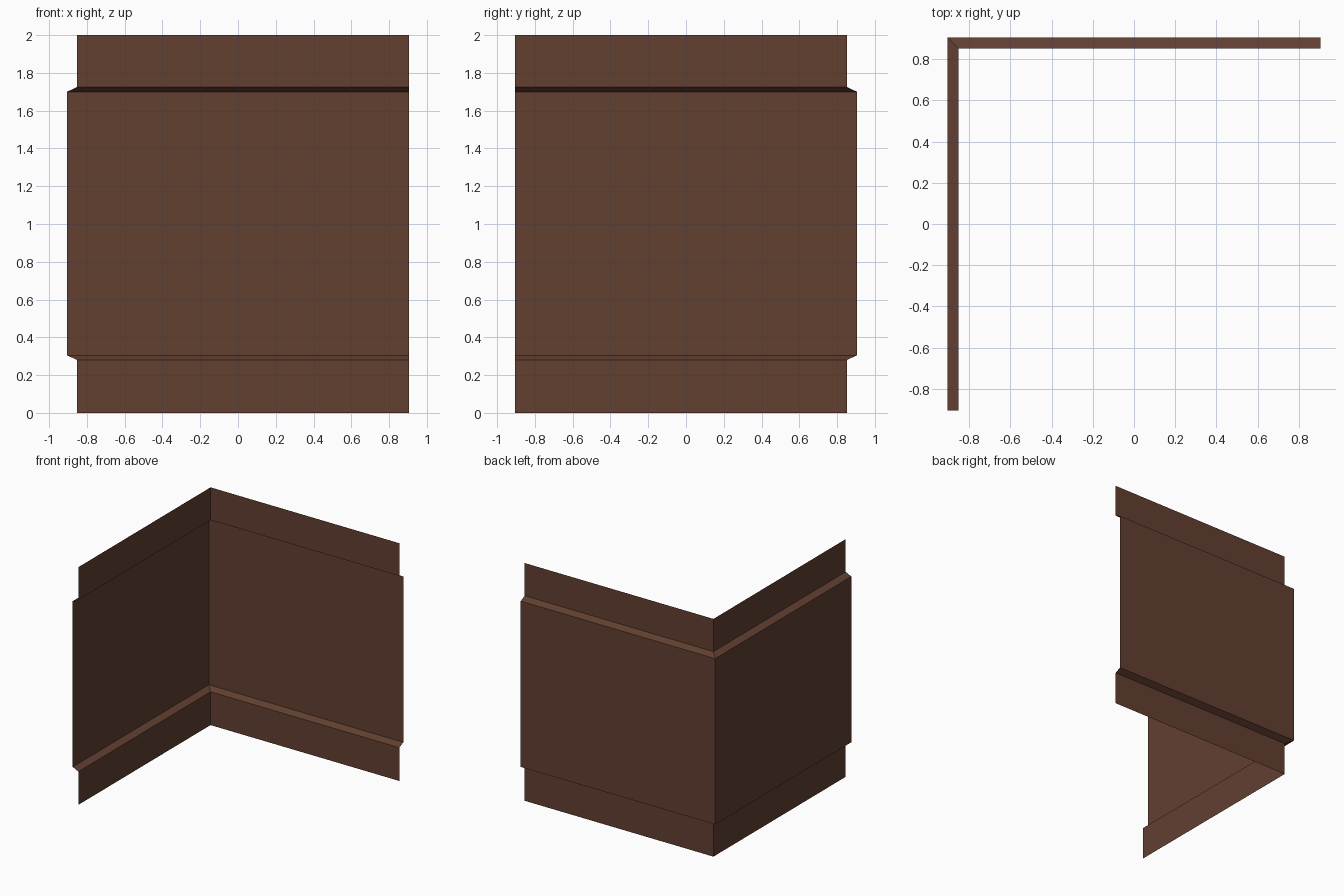
import bpy, bmesh

if "Cube" in bpy.data.objects:
    bpy.data.objects.remove(bpy.data.objects["Cube"])

OUT, INN = 0.905, 0.852   # raised panel plane and recessed border plane

# cross-section of the thin folded sheet: (distance from centre, height)
profile = [(INN, 0.0), (INN, 0.28), (OUT, 0.305),
           (OUT, 1.70), (INN, 1.725), (INN, 2.0)]

mat = bpy.data.materials.new("dark brown")
mat.diffuse_color = (0.122, 0.050, 0.031, 1.0)
mat.use_nodes = True
mat.node_tree.nodes["Principled BSDF"].inputs["Base Color"].default_value = mat.diffuse_color

# corner wall: profile swept along an L with a mitred corner
bm = bmesh.new()
rows = [[bm.verts.new(p) for p in ((-d, -OUT, z), (-d, d, z), (OUT, d, z))]
        for d, z in profile]
for low, high in zip(rows, rows[1:]):
    for i in range(2):
        bm.faces.new((low[i + 1], low[i], high[i], high[i + 1]))

mesh = bpy.data.meshes.new("corner_wall")
bm.to_mesh(mesh)
bm.free()
mesh.materials.append(mat)
bpy.context.collection.objects.link(bpy.data.objects.new("corner_wall", mesh))
